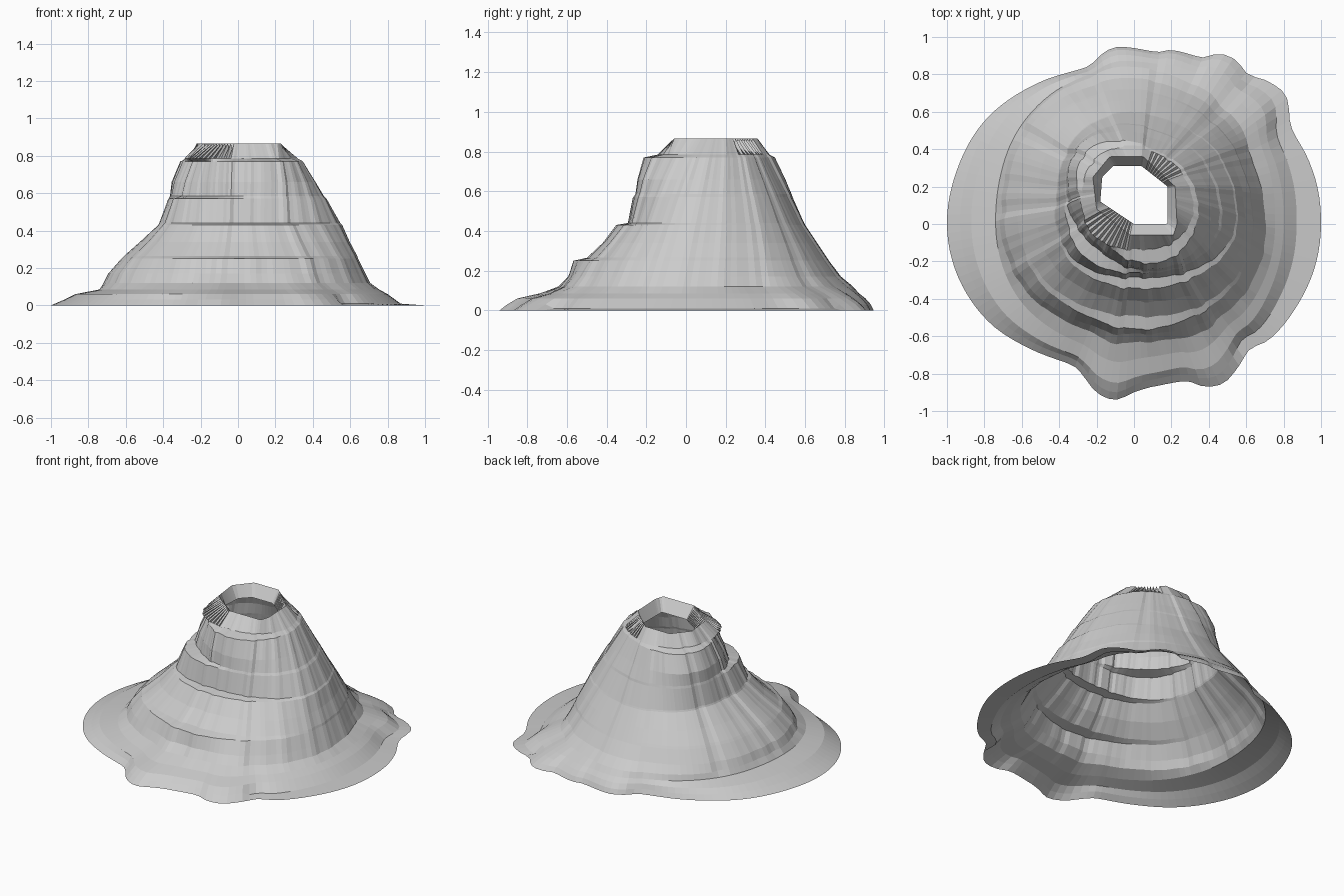
import bpy, bmesh, random
from math import cos, sin, pi, atan2, hypot
from mathutils import Vector

if "Cube" in bpy.data.objects:
    bpy.data.objects.remove(bpy.data.objects["Cube"])

random.seed(4)
N = 128

# wavy ground outline, rim and crater hole in plan
OUTLINE = [(1, 0), (.98, .2), (.93, .35), (.84, .52), (.81, .69), (.7, .77), (.61, .8),
           (.54, .88), (.45, .91), (.37, .89), (.2, .93), (.12, .92), (-.1, .945),
           (-.17, .91), (-.25, .84), (-.5, .76), (-.8, .55), (-.95, .28), (-1, 0),
           (-.95, -.26), (-.78, -.52), (-.55, -.67), (-.34, -.75), (-.28, -.8),
           (-.2, -.9), (-.1, -.94), (0, -.9), (.1, -.87), (.28, -.84), (.38, -.87),
           (.48, -.85), (.56, -.76), (.62, -.67), (.72, -.62), (.87, -.44), (.97, -.22)]
RIM = [(-.02, -.06), (.21, -.06), (.23, 0), (.22, .2), (.05, .36), (-.13, .36),
       (-.22, .25), (-.2, .08)]
HOLE = [(0, 0), (.18, 0), (.18, .2), (.04, .31), (-.11, .31), (-.17, .25), (-.18, .12)]

# slope levels: z, left, right, front, back, share of outline waviness
LEVELS = [(.03, -.93, .87, -.9, .925, 1), (.06, -.87, .8, -.85, .9, .8),
          (.085, -.74, .755, -.74, .87, .5), (.12, -.715, .71, -.65, .84, .3),
          (.17, -.69, .685, -.6, .78, .15), (.25, -.62, .645, -.54, .72, 0),
          (.265, -.605, .64, -.5, .71, 0), (.34, -.52, .6, -.42, .66, 0),
          (.43, -.42, .56, -.33, .6, 0), (.44, -.415, .55, -.29, .595, 0),
          (.57, -.36, .48, -.265, .53, 0), (.585, -.355, .465, -.26, .525, 0),
          (.66, -.335, .42, -.25, .485, 0), (.77, -.29, .35, -.22, .43, 0),
          (.785, -.28, .325, -.14, .42, 0)]

# local ledges: from z, to z, direction, narrowness, extra reach
LEDGES = [(.2, .255, -1.55, 14, .03), (.42, .435, -1.45, 8, .02),
          (.58, .78, 3.95, 5, -.07), (.45, .8, .75, 5, -.045),
          (.1, .445, .8, 6, -.04), (.1, .4, 3.95, 6, -.025),
          (.56, .6, 2.4, 5, .03), (.6, .78, 2.4, 5, .05)]


def ray(poly, c, t):
    """Distance from c to the polygon along angle t."""
    d = Vector((cos(t), sin(t)))
    for i, a in enumerate(poly):
        a = Vector(a) - c
        e = Vector(poly[(i + 1) % len(poly)]) - c - a
        den = d.cross(e)
        if abs(den) > 1e-9:
            r, s = a.cross(e) / den, a.cross(d) / den
            if r > 0 and -1e-6 <= s <= 1 + 1e-6:
                return r
    return .2


def smooth_radius(points, t):
    """Radius of a smooth closed curve through the points at angle t."""
    n = len(points)
    P = [(atan2(y, x) % (2 * pi), hypot(x, y)) for x, y in points]

    def at(i):
        return P[i % n][0] + 2 * pi * (i // n), P[i % n][1]
    i = max(k for k in range(n) if P[k][0] <= t + 1e-9)
    (a0, r0), (a1, r1), (a2, r2), (a3, r3) = (at(i + k) for k in (-1, 0, 1, 2))
    h = a2 - a1
    u = (t - a1) / h
    m1, m2 = (r2 - r0) / (a2 - a0) * h, (r3 - r1) / (a3 - a1) * h
    return ((2 * u**3 - 3 * u**2 + 1) * r1 + (u**3 - 2 * u**2 + u) * m1
            + (3 * u**2 - 2 * u**3) * r2 + (u**3 - u**2) * m2)


def rounded(t, l, r, f, b, p=2.3):
    """Radius of a superellipse with a different reach on each side."""
    ax = r if cos(t) > 0 else l
    ay = b if sin(t) > 0 else f
    return (abs(cos(t) / ax) ** p + abs(sin(t) / ay) ** p) ** (-1 / p)


angles = [2 * pi * i / N for i in range(N)]
top = Vector((.02, .15))
ground = [min(smooth_radius(OUTLINE, t), 1 / max(abs(cos(t)), 1e-6)) for t in angles]
ripple = [g / rounded(t, 1, 1, .94, .94, 2) for g, t in zip(ground, angles)]
# vertical ribs shared by all slope levels
ribs = [random.uniform(-.007, .007) for _ in range(N // 2)]
bm = bmesh.new()
rings = []


def add_ring(c, radii, heights):
    rings.append([bm.verts.new((c.x + r * cos(t), c.y + r * sin(t), z))
                  for t, r, z in zip(angles, radii, heights)])


# ground skirt and mountain slopes
add_ring(Vector((0, 0)), ground, [0] * N)
for z, l, r, f, b, w in LEVELS:
    c = top * (z / .865)
    p = 2.05 + .3 * min(1, z / .3)
    radii = []
    for i, t in enumerate(angles):
        rad = rounded(t, c.x - l, r - c.x, c.y - f, b - c.y, p) * (1 + w * (ripple[i] - 1))
        for lo, hi, direction, power, reach in LEDGES:
            if lo < z < hi:
                rad += reach * max(0, cos(t - direction)) ** power
        radii.append(rad + (ribs[i // 2] if z > .1 else 0))
    # the right-hand edge of the skirt lies flat on the ground
    heights = [z * (.3 if z < .05 and cos(t) > .6 else 1) for t in angles]
    add_ring(c, radii, heights)

# jagged rim with a short lip turned into the open crater
teeth = [.866 - (.03 if i % 2 and (3.5 < t < 4.5 or .5 < t < 1.3) else 0)
         for i, t in enumerate(angles)]
add_ring(top, [ray(RIM, top, t) for t in angles], teeth)
add_ring(top, [ray(HOLE, top, t) for t in angles], [.79] * N)

for a, b in zip(rings, rings[1:]):
    for i in range(N):
        j = (i + 1) % N
        bm.faces.new((a[i], a[j], b[j], b[i]))
me = bpy.data.meshes.new("volcano")
bm.to_mesh(me)
bm.free()
bpy.context.collection.objects.link(bpy.data.objects.new("volcano", me))
